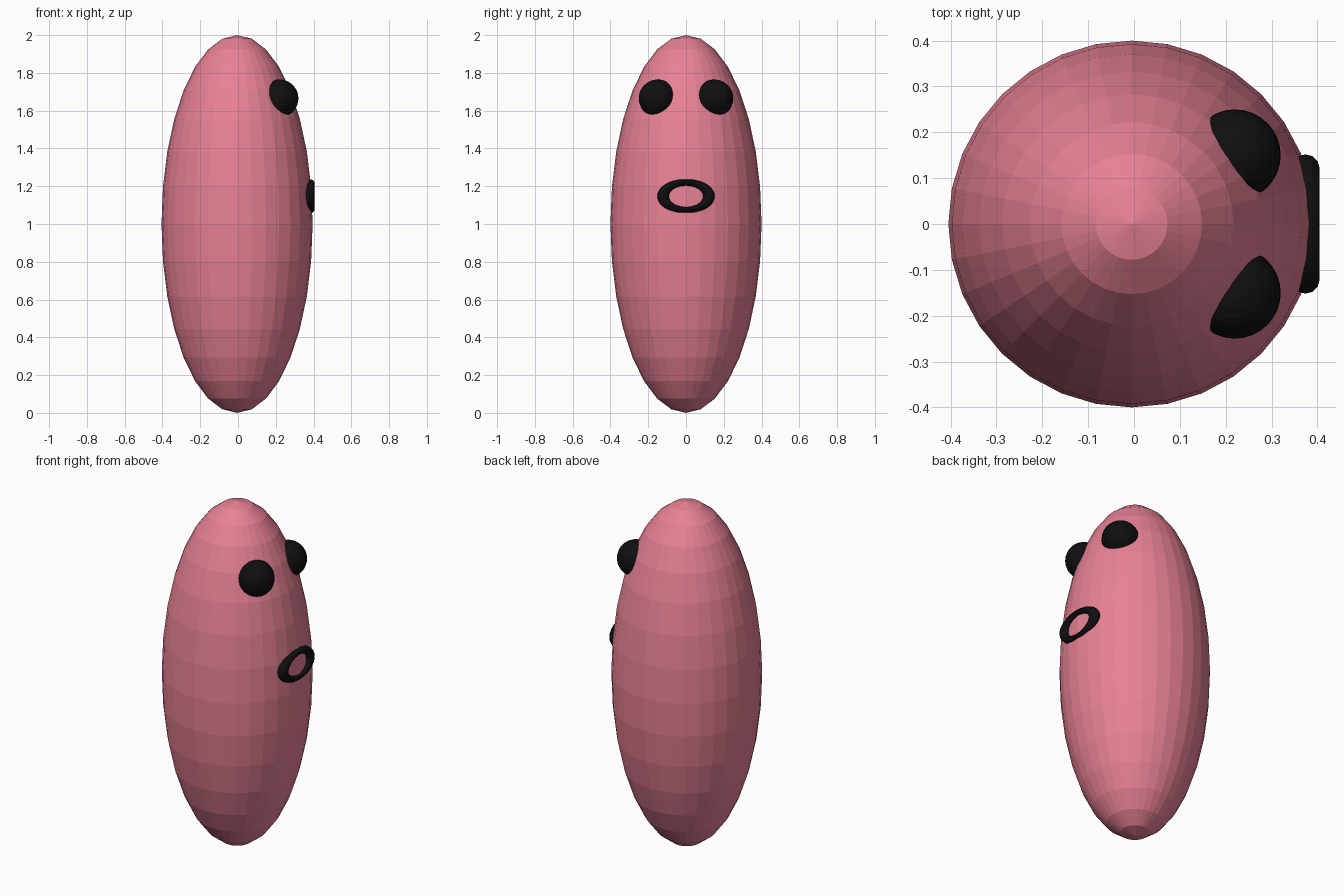
import bpy
import math

if "Cube" in bpy.data.objects:
    bpy.data.objects.remove(bpy.data.objects["Cube"])


def material(name, rgb):
    m = bpy.data.materials.new(name)
    m.diffuse_color = (*rgb, 1.0)
    m.use_nodes = True
    m.node_tree.nodes["Principled BSDF"].inputs["Base Color"].default_value = m.diffuse_color
    return m


pink = material("pink skin", (0.8, 0.22, 0.3))
black = material("black", (0.005, 0.005, 0.005))


def finish(name, mat, scale):
    """Name, scale and colour the newly added primitive."""
    ob = bpy.context.object
    ob.name = name
    ob.scale = scale
    bpy.ops.object.transform_apply(location=False, rotation=True, scale=True)
    ob.data.materials.append(mat)
    return ob


# Body: tall faceted ellipsoid standing on the ground
bpy.ops.mesh.primitive_uv_sphere_add(segments=32, ring_count=16, radius=1,
                                     location=(-0.005, 0, 1))
finish("body", pink, (0.4, 0.4, 1.0))

# Eyes: a pair of half-sunk balls on the +x side
for side, label in ((-1, "front"), (1, "back")):
    bpy.ops.mesh.primitive_uv_sphere_add(segments=32, ring_count=16, radius=0.1,
                                         location=(0.22, 0.15 * side, 1.665))
    finish(label + "_eye", black, (1, 1, 1))

# Mouth: flattened ring facing +x
bpy.ops.mesh.primitive_torus_add(major_radius=0.121, minor_radius=0.031,
                                 major_segments=48, minor_segments=12,
                                 location=(0.374, 0, 1.147),
                                 rotation=(0, math.pi / 2, 0))
finish("mouth", black, (0.6, 1, 1))
